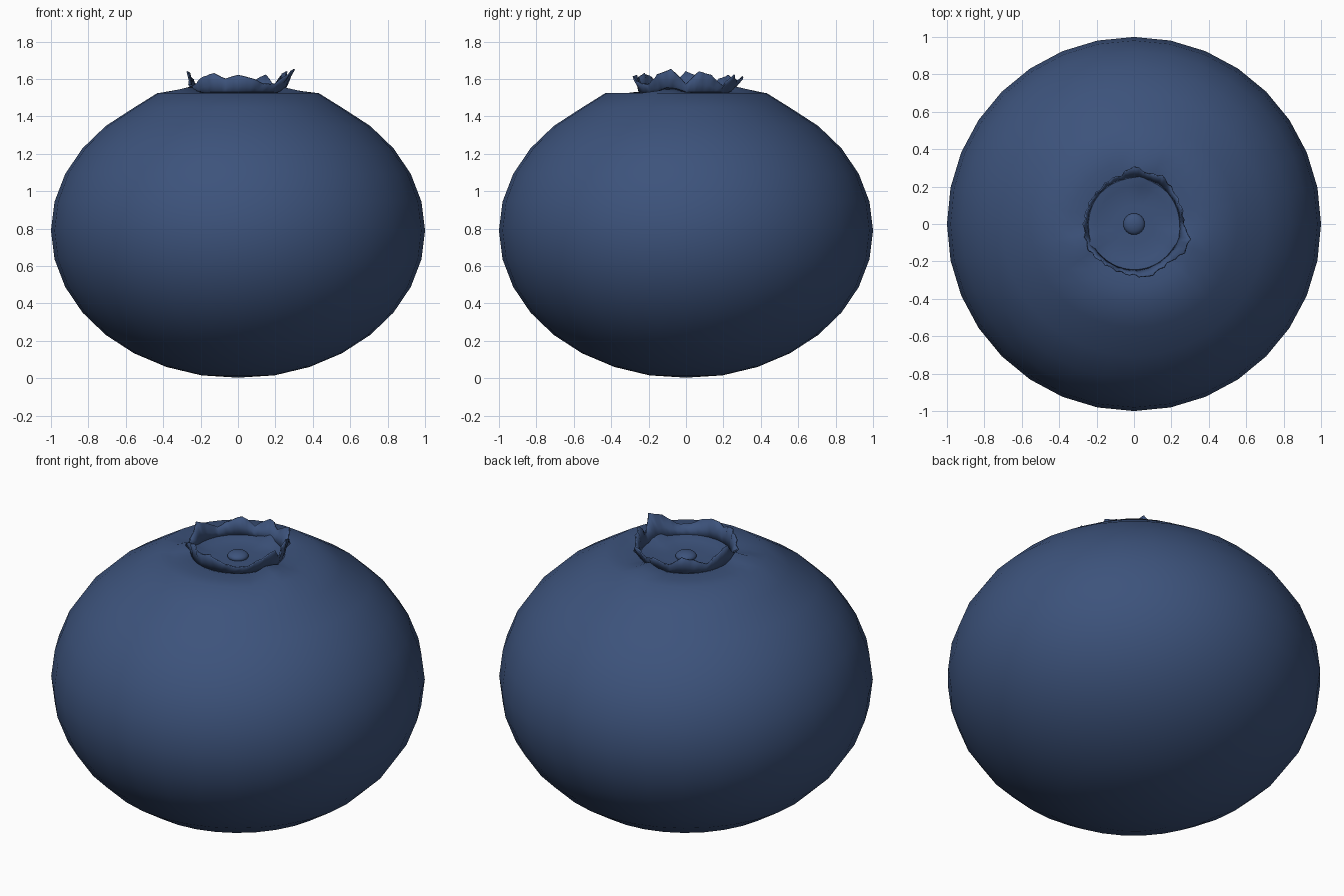
import bpy, bmesh
from math import sin, cos, pi, radians, exp

cube = bpy.data.objects.get("Cube")
if cube:
    bpy.data.objects.remove(cube, do_unlink=True)

blue = bpy.data.materials.new("berry blue")
blue.use_nodes = True
colour = (0.046, 0.086, 0.2, 1)
blue.diffuse_color = colour
shader = next(n for n in blue.node_tree.nodes if n.type == 'BSDF_PRINCIPLED')
shader.inputs["Base Color"].default_value = colour
shader.inputs["Roughness"].default_value = 0.6


def finish(obj, angle):
    bpy.ops.object.select_all(action='DESELECT')
    obj.select_set(True)
    bpy.context.view_layer.objects.active = obj
    bpy.ops.object.shade_smooth_by_angle(angle=radians(angle))


def make_lofted(name, rings, poles=None, angle=50):
    """Skin a list of closed rings, optionally capped at a bottom and top point."""
    bm = bmesh.new()
    rows = [[bm.verts.new(p) for p in ring] for ring in rings]
    n = len(rows[0])
    for low, high in zip(rows, rows[1:]):
        for i in range(n):
            j = (i + 1) % n
            bm.faces.new((low[i], low[j], high[j], high[i]))
    if poles:
        bottom, top = [bm.verts.new((0, 0, z)) for z in poles]
        for i in range(n):
            j = (i + 1) % n
            bm.faces.new((bottom, rows[0][j], rows[0][i]))
            bm.faces.new((top, rows[-1][i], rows[-1][j]))
    mesh = bpy.data.meshes.new(name)
    bm.to_mesh(mesh)
    bm.free()
    mesh.materials.append(blue)
    obj = bpy.data.objects.new(name, mesh)
    bpy.context.collection.objects.link(obj)
    finish(obj, angle)
    return obj


# Berry body: squashed sphere with a creased, slightly dished crown
SEGMENTS = 32
MIDDLE = 0.79


def ridge(a):
    """Raised folds where three sepals pull the skin outward."""
    folds = (radians(-18), radians(202), radians(80))
    return sum(exp(-((a - f + pi) % (2 * pi) - pi) ** 2 / 0.03) for f in folds)


def body_ring(r, z, lift=0):
    angles = [2 * pi * i / SEGMENTS for i in range(SEGMENTS)]
    return [(r * cos(a), r * sin(a), z + lift * ridge(a)) for a in angles]


rings = []
for k in range(1, 14):
    t = pi * k / 16
    rings.append(body_ring(sin(t), MIDDLE - MIDDLE * cos(t)))
rings += [body_ring(0.43, 1.525), body_ring(0.34, 1.522, 0.022),
          body_ring(0.27, 1.53, 0.03), body_ring(0.2, 1.508), body_ring(0.1, 1.505)]
make_lofted("berry_body", rings, poles=(0.003, 1.505))

# Calyx crown: ragged ring of sepals, rim radius and rim height every 15 degrees
rim_radius = [.265, .27, .27, .28, .3, .28, .31, .27, .27, .26, .265, .265,
              .27, .27, .28, .27, .265, .27, .275, .295, .28, .28, .31, .31]
rim_height = [1.57, 1.64, 1.62, 1.56, 1.62, 1.58, 1.61, 1.57, 1.62, 1.60, 1.57, 1.61,
              1.64, 1.57, 1.56, 1.61, 1.63, 1.60, 1.62, 1.60, 1.57, 1.57, 1.62, 1.65]


def sample(values, t):
    i = int(t)
    f = t - i
    n = len(values)
    return values[i % n] * (1 - f) + values[(i + 1) % n] * f


STEPS = 72
crown = []
for f in (0, 0.45, 1):
    ring = []
    for i in range(STEPS):
        a = 2 * pi * i / STEPS
        t = 24 * i / STEPS
        ragged = 0.006 * sin(i * 2.3) * f
        r = 0.25 + (sample(rim_radius, t) - 0.25) * f ** 1.4 + ragged
        z = 1.515 + (sample(rim_height, t) - 1.515) * f + ragged * (f < 1)
        ring.append((r * cos(a), r * sin(a), z))
    crown.append(ring)
calyx = make_lofted("calyx_crown", crown, angle=40)
wall = calyx.modifiers.new("wall", 'SOLIDIFY')
wall.thickness = 0.008

# Flower scar: small flattened button in the dish
bpy.ops.mesh.primitive_uv_sphere_add(segments=24, ring_count=12, radius=0.057,
                                     location=(0, 0, 1.512))
scar = bpy.context.object
scar.name = "flower_scar"
scar.scale.z = 0.5
scar.data.materials.append(blue)
finish(scar, 50)
